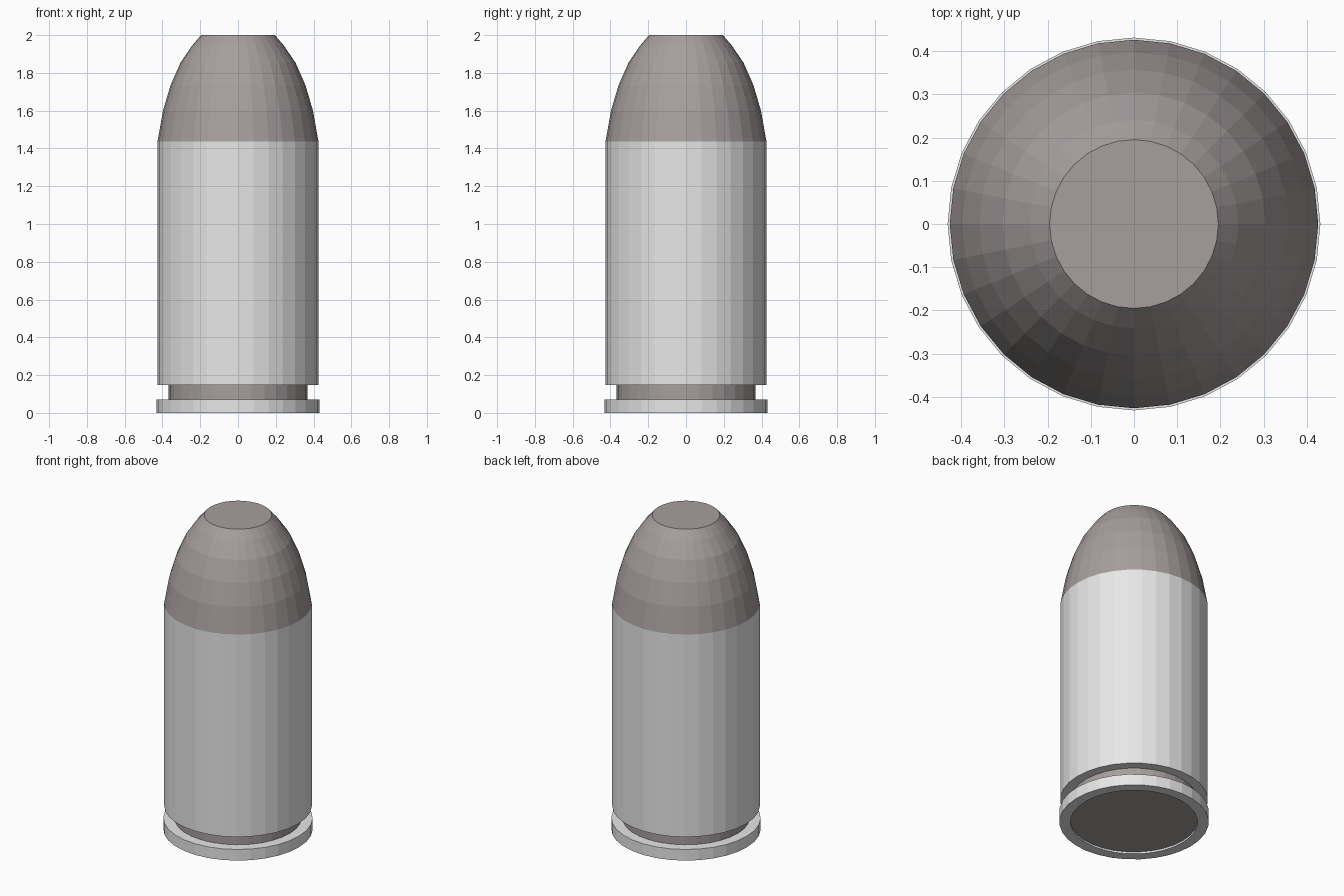
import bpy, bmesh, math

if "Cube" in bpy.data.objects:
    bpy.data.objects.remove(bpy.data.objects["Cube"])

SIDES = 32


def material(name, rgb):
    m = bpy.data.materials.new(name)
    m.diffuse_color = (*rgb, 1.0)
    m.use_nodes = True
    m.node_tree.nodes["Principled BSDF"].inputs["Base Color"].default_value = m.diffuse_color
    return m


silver = material("pale silver", (0.80, 0.80, 0.80))
lead = material("warm grey lead", (0.385, 0.345, 0.34))


def lathe(name, profile, mat, cap_bottom=False, cap_top=False):
    """Spin a (radius, height) profile, listed bottom/inside to top, around z."""
    bm = bmesh.new()
    rings = []
    for r, z in profile:
        rings.append([bm.verts.new((r * math.cos(2 * math.pi * i / SIDES),
                                    r * math.sin(2 * math.pi * i / SIDES), z))
                      for i in range(SIDES)])
    for a, b in zip(rings, rings[1:]):
        for i in range(SIDES):
            j = (i + 1) % SIDES
            bm.faces.new((a[i], a[j], b[j], b[i]))
    if cap_bottom:
        bm.faces.new(rings[0][::-1])
    if cap_top:
        bm.faces.new(rings[-1])
    mesh = bpy.data.meshes.new(name)
    bm.to_mesh(mesh)
    bm.free()
    mesh.materials.append(mat)
    ob = bpy.data.objects.new(name, mesh)
    bpy.context.collection.objects.link(ob)
    return ob


CORE, CASE, RIM = 0.367, 0.426, 0.431

# Base rim: flat ring with a shallow recess around the core
lathe("base_rim", [(CORE, 0.012), (CORE, 0), (RIM, 0), (RIM, 0.071), (CORE, 0.071)], silver)

# Core: visible as the groove and as the recessed base disc
lathe("groove_core", [(CORE, 0.012), (CORE, 0.148)], lead, cap_bottom=True)

# Straight case with its underside ledge
lathe("case", [(CORE, 0.148), (CASE, 0.148), (CASE, 1.437)], silver)

# Rounded tip with a flat nose
lathe("tip", [(CASE, 1.437), (0.397, 1.60), (0.357, 1.735), (0.304, 1.855),
              (0.241, 1.947), (0.195, 2.0)], lead, cap_top=True)
